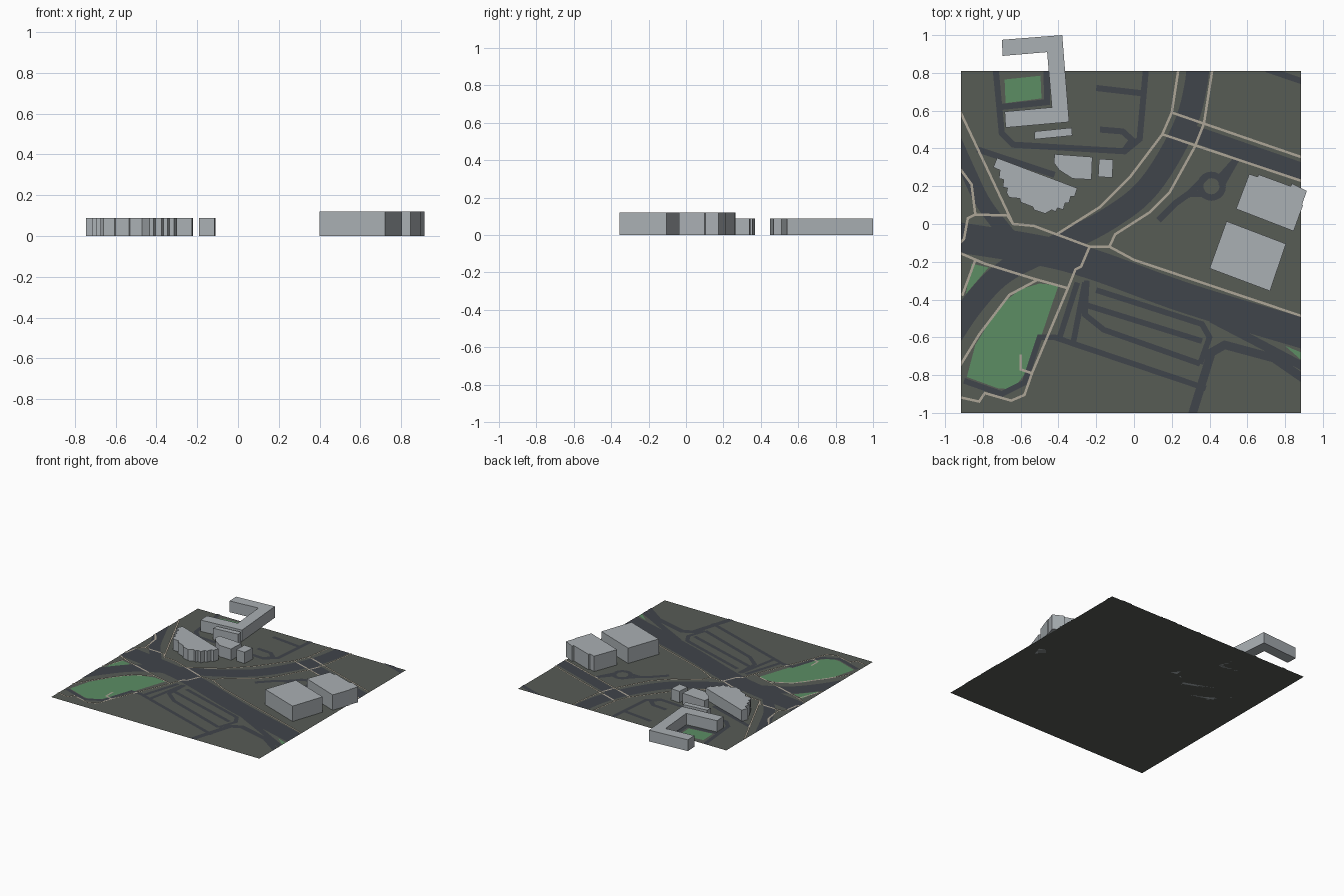
import bpy, bmesh, math
from mathutils import Vector

if "Cube" in bpy.data.objects:
    bpy.data.objects.remove(bpy.data.objects["Cube"])

X0, X1, Y0, Y1 = -0.915, 0.885, -1.0, 0.81


def material(name, rgb):
    m = bpy.data.materials.new(name)
    lin = [(c / 255) ** 2.2 for c in rgb]
    m.diffuse_color = (*lin, 1)
    m.use_nodes = True
    m.node_tree.nodes["Principled BSDF"].inputs["Base Color"].default_value = m.diffuse_color
    return m


GROUND = material("ground", (88, 92, 86))
ROAD = material("asphalt", (66, 70, 76))
GRASS = material("grass", (92, 140, 100))
PATH = material("paving", (172, 164, 150))
WALL = material("wall", (168, 174, 178))


def finish(name, bm, mat):
    me = bpy.data.meshes.new(name)
    bm.to_mesh(me)
    bm.free()
    me.materials.append(mat)
    ob = bpy.data.objects.new(name, me)
    bpy.context.collection.objects.link(ob)
    return ob


def polygon(bm, pts, z):
    f = bm.faces.new([bm.verts.new((x, y, z)) for x, y in pts])
    f.normal_update()
    if f.normal.z < 0:
        f.normal_flip()
    return f


def patch(name, pts, z, mat):
    bm = bmesh.new()
    polygon(bm, pts, z)
    return finish(name, bm, mat)


def block(name, pts, h):
    bm = bmesh.new()
    f = polygon(bm, pts, 0)
    r = bmesh.ops.extrude_face_region(bm, geom=[f], use_keep_orig=True)
    vs = [v for v in r["geom"] if isinstance(v, bmesh.types.BMVert)]
    bmesh.ops.translate(bm, vec=(0, 0, h), verts=vs)
    bmesh.ops.recalc_face_normals(bm, faces=bm.faces)
    return finish(name, bm, WALL)


def smooth(pts, n=6):
    """Catmull-Rom curve through the points."""
    p = [Vector(q) for q in pts]
    p = [2 * p[0] - p[1]] + p + [2 * p[-1] - p[-2]]
    out = []
    for a, b, c, d in zip(p, p[1:], p[2:], p[3:]):
        for i in range(n):
            t = i / n
            out.append(0.5 * (2 * b + (c - a) * t + (2 * a - 5 * b + 4 * c - d) * t * t
                              + (3 * b - a - 3 * c + d) * t ** 3))
    return out + [p[-2]]


def ribbons(name, lines, width, z, mat):
    """Flat mitred strips along polylines, trimmed to the ground square."""
    bm = bmesh.new()
    for line in lines:
        p = [Vector(q) for q in line]
        dirs = [(b - a).normalized() for a, b in zip(p, p[1:])]
        pairs = []
        for i, q in enumerate(p):
            d0, d1 = dirs[max(i - 1, 0)], dirs[min(i, len(dirs) - 1)]
            t = (d0 + d1).normalized()
            n = Vector((-t.y, t.x)) * (width / 2 / max(t.dot(d1), 0.6))
            pairs.append([bm.verts.new((*(q + s * n), z)) for s in (-1, 1)])
        for (r0, l0), (r1, l1) in zip(pairs, pairs[1:]):
            bm.faces.new((r0, r1, l1, l0))
    for co, no in (((X0, 0, 0), (-1, 0, 0)), ((X1, 0, 0), (1, 0, 0)),
                   ((0, Y0, 0), (0, -1, 0)), ((0, Y1, 0), (0, 1, 0))):
        bmesh.ops.bisect_plane(bm, geom=bm.verts[:] + bm.edges[:] + bm.faces[:],
                               plane_co=co, plane_no=no, clear_outer=True)
    return finish(name, bm, mat)


# Ground
patch("ground", [(X0, Y0), (X1, Y0), (X1, Y1), (X0, Y1)], 0, GROUND)

# Lawns
patch("main_lawn", [(-.4, -.325), (-.5, -.62), (-.56, -.77), (-.64, -.875), (-.72, -.87),
                    (-.885, -.81), (-.84, -.64), (-.71, -.43), (-.6, -.345), (-.5, -.315)],
      .002, GRASS)
patch("corner_lawn", [(-.86, -.21), (-.77, -.23), (-.89, -.37)], .002, GRASS)
patch("courtyard_lawn", [(-.685, .765), (-.495, .785), (-.49, .665), (-.68, .64)], .002, GRASS)
patch("verge", [(.8, -.645), (X1, -.68), (X1, -.72)], .002, GRASS)

# Main roads
ribbons("avenue", [smooth([(-1, -.06), (-.5, -.14), (-.2, -.22), (.3, -.4), (1, -.61)])],
        .16, .003, ROAD)
ribbons("curved_road", [smooth([(.34, .95), (.33, .75), (.26, .5), (.08, .2), (-.13, .03),
                                (-.4, -.11), (-.68, -.25), (-.85, -.42), (-1, -.64)])],
        .12, .0032, ROAD)
ribbons("side_road_east", [[(.25, .5), (1, .24)]], .09, .0034, ROAD)
ribbons("side_road_west", [smooth([(-1, .55), (-.88, .28), (-.79, .1), (-.65, -.08)])],
        .08, .0034, ROAD)
ribbons("exit_road", [[(.28, -1.1), (.41, -.68), (.48, -.64), (.74, -.71), (1, -.89)],
                      [(.41, -.5), (.66, -.63), (1, -.81)]], .045, .0036, ROAD)

# Service drives
ribbons("north_drives", [
    [(-.74, .9), (-.7, .48), (-.64, .42), (-.05, .385), (.03, .45), (.07, .9)],
    [(-.2, .72), (.06, .69)],
    [(-.18, .5), (-.06, .49), (-.01, .445), (-.05, .39)],
    [(-.465, .9), (-.46, .645), (-.7, .62)],
    [(-.83, .395), (-.42, .26)],
    [(.7, .82), (.95, .735)]], .032, .0036, ROAD)
ribbons("parking_drives", [
    [(-.9, -.83), (-.7, -.9), (-.58, -.84), (-.5, -.6), (-.42, -.6), (.38, -.87)],
    [(-.25, -.3), (-.26, -.48), (-.16, -.56), (.35, -.74)],
    [(-.25, -.43), (.36, -.62)],
    [(-.2, -.35), (.36, -.53), (.4, -.6), (.35, -.74)],
    [(-.3, -.31), (-.4, -.62)], [(-.26, -.31), (-.32, -.62)]], .03, .0036, ROAD)

# Roundabout with its two arms
ring = [(.41 + .06 * math.cos(a * math.pi / 10), .2 + .06 * math.sin(a * math.pi / 10))
        for a in range(21)]
ribbons("roundabout", [ring, [(.13, .02), (.22, .11), (.29, .16), (.37, .16)],
                       [(.28, .15), (.38, .25)], [(.45, .24), (.54, .34)],
                       [(.46, .2), (.54, .34)]], .034, .0038, ROAD)

# Footpaths
ribbons("footpaths_north", [
    [(.24, .85), (.2, .59), (.15, .475), (-.02, .25), (-.18, .09), (-.41, -.055),
     (-.53, -.01), (-.64, 0), (-.96, .68)],
    [(.42, .85), (.37, .53), (.32, .405), (.19, .17), (.08, .06), (-.1, -.055),
     (-.13, -.12), (-.235, -.12), (-.41, -.055)],
    [(.2, .59), (1, .315)], [(.15, .475), (1, .19)],
    [(-.13, -.12), (0, -.19), (1, -.525)],
    [(-1, .4), (-.86, .21), (-.84, .05), (-.67, .045), (-.64, 0)],
    [(-.84, .05), (-.88, .03), (-.9, -.08), (-.95, -.13)]], .013, .005, PATH)
ribbons("footpaths_south", [
    [(-1, -.12), (-.79, -.21), (-.53, -.29), (-.35, -.34), (-.54, -.79), (-.6, -.77), (-.6, -.69)],
    [(-.51, -.295), (-.66, -.375), (-.82, -.585), (-1, -.88)],
    [(-.54, -.79), (-.58, -.905), (-.65, -.935), (-.79, -.895), (-.82, -.94), (-1, -.9)],
    [(-.35, -.34), (-.31, -.24), (-.28, -.225), (-.235, -.12)],
    [(-.79, -.21), (-.84, -.19), (-.91, -.38)]], .013, .005, PATH)

# Low buildings
LOW, TALL = .088, .12
block("u_shaped_building", [(-.7, .975), (-.38, 1), (-.343, .54), (-.68, .51), (-.685, .595),
                            (-.435, .618), (-.46, .91), (-.695, .89)], LOW)
block("slab_building", [(-.525, .49), (-.33, .51), (-.326, .468), (-.528, .448)], LOW)
block("stepped_building", [
    (-.725, .35), (-.3, .19), (-.315, .145), (-.335, .145), (-.345, .11), (-.365, .11),
    (-.375, .075), (-.405, .085), (-.415, .065), (-.435, .075), (-.47, .055), (-.53, .075),
    (-.535, .09), (-.6, .115), (-.605, .135), (-.66, .14), (-.675, .165), (-.67, .19),
    (-.695, .195), (-.69, .235), (-.715, .24), (-.71, .285), (-.745, .3)], LOW)
block("angled_building", [(-.42, .37), (-.22, .355), (-.225, .235), (-.325, .24), (-.395, .285),
                          (-.425, .325)], LOW)
block("small_building", [(-.185, .345), (-.11, .34), (-.115, .245), (-.19, .25)], LOW)

# Tall buildings
block("north_hall", [(.61, .265), (.655, .25), (.66, .262), (.83, .2), (.835, .215), (.915, .175),
                     (.89, .105), (.895, .1), (.845, -.038), (.54, .08)], TALL)
block("south_hall", [(.49, .015), (.805, -.105), (.72, -.355), (.4, -.235)], TALL)
